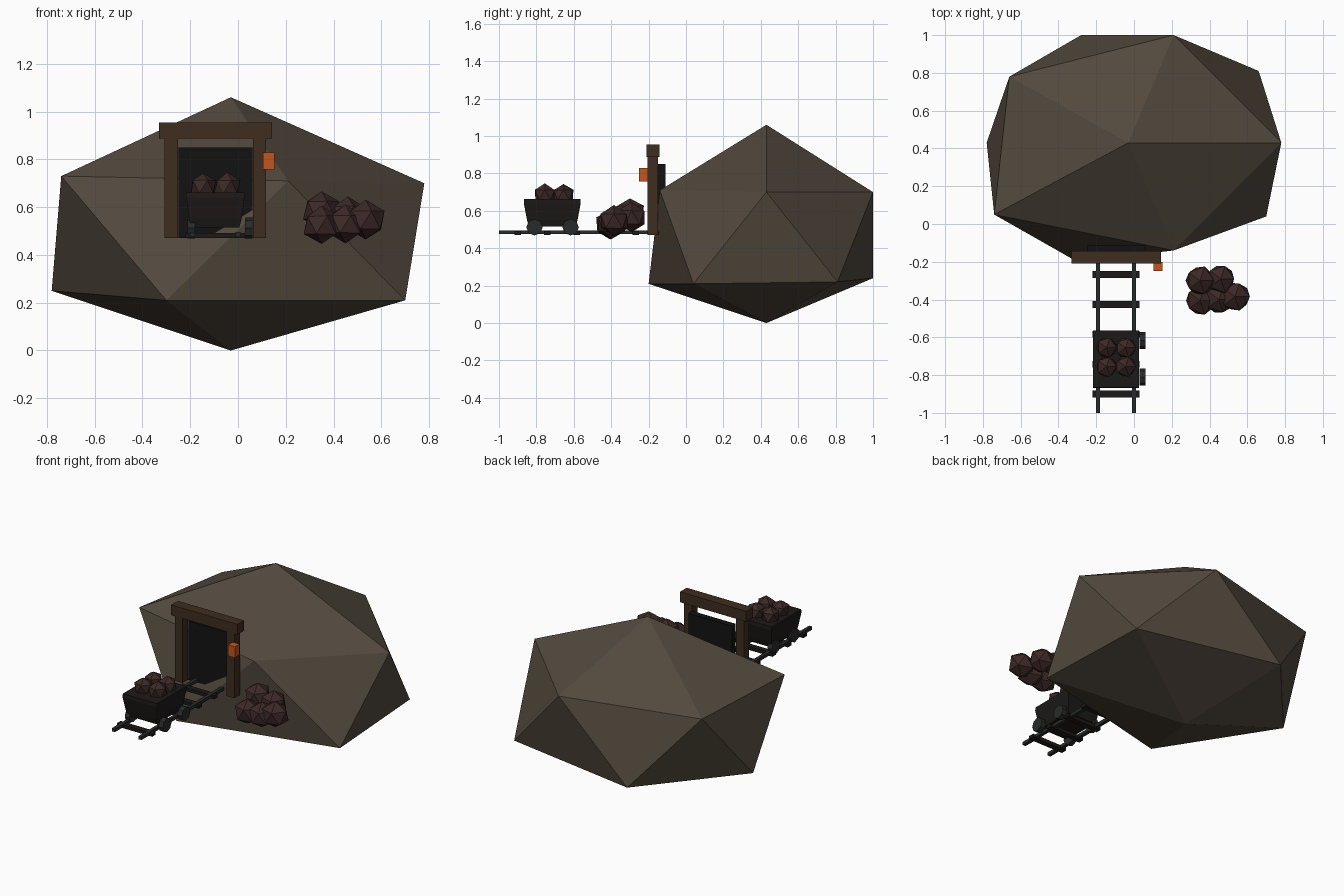
import bpy, bmesh, math, random
from mathutils import Vector

if "Cube" in bpy.data.objects:
    bpy.data.objects.remove(bpy.data.objects["Cube"])

random.seed(4)


def material(name, r, g, b):
    m = bpy.data.materials.new(name)
    m.diffuse_color = (r, g, b, 1)
    m.use_nodes = True
    m.node_tree.nodes["Principled BSDF"].inputs["Base Color"].default_value = m.diffuse_color
    return m


ROCK = material("rock", 0.085, 0.067, 0.047)
WOOD = material("wood", 0.05, 0.026, 0.014)
DARK = material("shadow", 0.007, 0.006, 0.006)
IRON = material("iron", 0.022, 0.024, 0.023)
CART = material("cart_metal", 0.012, 0.010, 0.009)
ORE = material("ore", 0.045, 0.022, 0.020)
GLOW = material("lantern_glow", 0.55, 0.09, 0.015)


def finish(name, bm, mat):
    bmesh.ops.recalc_face_normals(bm, faces=bm.faces)
    me = bpy.data.meshes.new(name)
    bm.to_mesh(me)
    bm.free()
    me.materials.append(mat)
    ob = bpy.data.objects.new(name, me)
    bpy.context.collection.objects.link(ob)
    return ob


def box(name, x, y, z, mat):
    """Box from (min, max) pairs."""
    bm = bmesh.new()
    bmesh.ops.create_cube(bm, size=1)
    for v in bm.verts:
        v.co = [(a + b) / 2 + c * (b - a) for (a, b), c in zip((x, y, z), v.co)]
    return finish(name, bm, mat)


def lump(name, centre, r):
    bm = bmesh.new()
    bmesh.ops.create_icosphere(bm, subdivisions=1, radius=r)
    for v in bm.verts:
        v.co = v.co * random.uniform(0.93, 1.05) + Vector(centre)
    return finish(name, bm, ORE)


# Mountain: uneven twenty-sided rock with two rings of five points
upper = [(0.78, 0.43, 0.70), (0.21, 1.0, 0.70), (-0.66, 0.78, 0.70),
         (-0.74, 0.05, 0.73), (0.21, -0.14, 0.71)]
lower = [(0.66, 0.81, 0.22), (-0.28, 1.0, 0.24), (-0.78, 0.43, 0.25),
         (-0.30, -0.20, 0.21), (0.70, 0.04, 0.21)]
bm = bmesh.new()
top, bottom = bm.verts.new((-0.03, 0.43, 1.06)), bm.verts.new((-0.03, 0.43, 0))
U = [bm.verts.new(p) for p in upper]
L = [bm.verts.new(p) for p in lower]
for i in range(5):
    j = (i + 1) % 5
    for f in ((top, U[i], U[j]), (U[i], L[i], U[j]),
              (L[i], L[j], U[j]), (bottom, L[j], L[i])):
        bm.faces.new(f)
finish("mountain", bm, ROCK)

# Mine entrance: dark opening, timber frame, lantern
box("mine_opening", (-0.25, 0.06), (-0.15, -0.11), (0.47, 0.85), DARK)
for side, x in (("left", -0.28), ("right", 0.09)):
    box(side + "_post", (x - 0.028, x + 0.028), (-0.205, -0.15), (0.47, 0.89), WOOD)
box("lintel", (-0.33, 0.142), (-0.21, -0.142), (0.888, 0.955), WOOD)
box("lantern", (0.104, 0.152), (-0.25, -0.202), (0.757, 0.828), GLOW)

# Track
for side, x in (("left", -0.19), ("right", 0.0)):
    box(side + "_rail", (x - 0.011, x + 0.011), (-1.0, -0.15), (0.475, 0.495), IRON)
for i in range(5):
    y = -0.9 + i * 0.158
    box(f"sleeper_{i}", (-0.22, 0.03), (y - 0.018, y + 0.018), (0.47, 0.492), CART)

# Cart body: stacked rectangles flaring to an upright rim
bm = bmesh.new()
rings = []
for z, hx, hy in ((0.515, 0.10, 0.125), (0.55, 0.11, 0.135),
                  (0.64, 0.122, 0.152), (0.662, 0.122, 0.150)):
    rings.append([bm.verts.new((-0.095 + sx * hx, -0.715 + sy * hy, z))
                  for sx, sy in ((-1, -1), (1, -1), (1, 1), (-1, 1))])
for a, b in zip(rings, rings[1:]):
    for i in range(4):
        j = (i + 1) % 4
        bm.faces.new((a[i], a[j], b[j], b[i]))
bm.faces.new(rings[0])
bm.faces.new(rings[-1])
finish("cart_body", bm, CART)

# Cart wheels
for side, x in (("left", -0.195), ("right", 0.045)):
    for end, y in (("front", -0.81), ("rear", -0.617)):
        bpy.ops.mesh.primitive_cylinder_add(
            vertices=8, radius=0.044, depth=0.032,
            location=(x, y, 0.512), rotation=(0, math.pi / 2, 0))
        wheel = bpy.context.object
        wheel.name = f"{side}_{end}_wheel"
        wheel.data.materials.append(IRON)

# Ore in the cart
for i, (x, y) in enumerate(((-0.145, -0.755), (-0.045, -0.755),
                            (-0.145, -0.655), (-0.045, -0.655))):
    lump(f"cart_ore_{i}", (x, y, 0.685), 0.06)

# Ore pile beside the entrance
for i, c in enumerate(((0.35, -0.405, 0.525), (0.45, -0.40, 0.53), (0.535, -0.385, 0.545),
                       (0.35, -0.30, 0.588), (0.46, -0.29, 0.565))):
    lump(f"pile_ore_{i}", c, 0.084)
